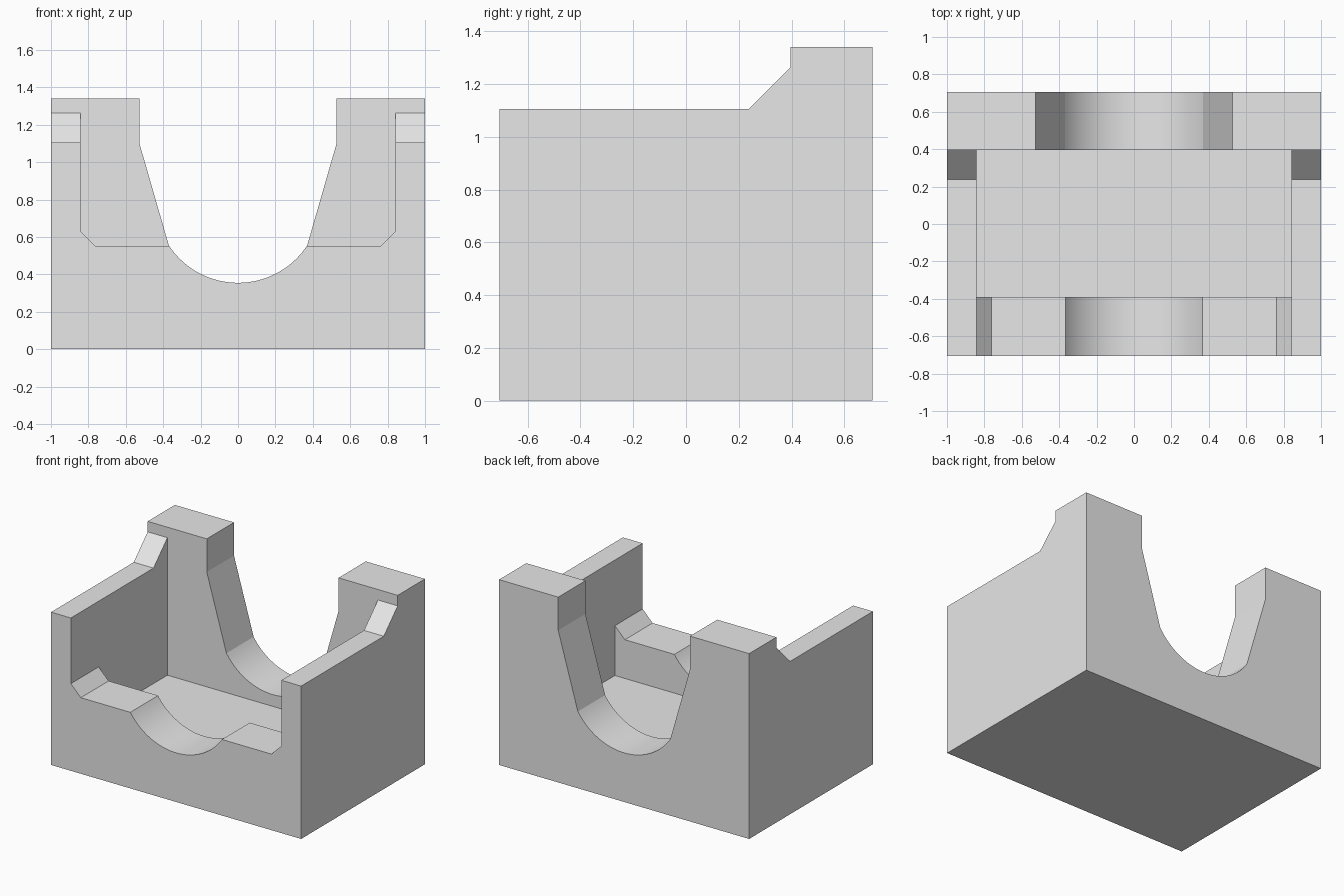
import bpy
import bmesh
import math
from mathutils import Vector

default = bpy.data.objects.get("Cube")
if default:
    bpy.data.objects.remove(default, do_unlink=True)

# Main dimensions
HALF_X, HALF_Y, TOP = 1.0, 0.707, 1.34
INNER_X, INNER_FRONT, INNER_BACK, FLOOR = 0.842, -0.39, 0.396, 0.27
RIM, LEDGE = 1.105, 0.55
OVER = 2.0

grey = bpy.data.materials.new("light grey")
grey.use_nodes = True
grey.diffuse_color = (0.8, 0.8, 0.8, 1)
grey.node_tree.nodes["Principled BSDF"].inputs["Base Color"].default_value = (0.8, 0.8, 0.8, 1)


def prism(name, profile, axis, start, end):
    """Extrude a profile along x (points are y, z) or y (points are x, z)."""
    bm = bmesh.new()
    place = (lambda u, v: (start, u, v)) if axis == "x" else (lambda u, v: (u, start, v))
    face = bm.faces.new([bm.verts.new(place(u, v)) for u, v in profile])
    offset = Vector((end - start, 0, 0)) if axis == "x" else Vector((0, end - start, 0))
    extruded = bmesh.ops.extrude_face_region(bm, geom=[face])["geom"]
    bmesh.ops.translate(bm, vec=offset,
                        verts=[v for v in extruded if isinstance(v, bmesh.types.BMVert)])
    bmesh.ops.recalc_face_normals(bm, faces=bm.faces)
    mesh = bpy.data.meshes.new(name)
    bm.to_mesh(mesh)
    bm.free()
    mesh.materials.append(grey)
    obj = bpy.data.objects.new(name, mesh)
    bpy.context.collection.objects.link(obj)
    return obj


def mirrored(right_half):
    """Close a profile by mirroring its right half across x = 0."""
    return right_half + [(-x, z) for x, z in reversed(right_half)]


def rectangle(half_width, low, high):
    return mirrored([(half_width, low), (half_width, high)])


# Solid block
block = prism("cradle_block", rectangle(HALF_X, 0, TOP), "y", -HALF_Y, HALF_Y)

# Inner pocket
pocket = prism("pocket_cutter", rectangle(INNER_X, FLOOR, OVER), "y", INNER_FRONT, INNER_BACK)

# Wide front opening with chamfered lower corners
opening = prism("opening_cutter", mirrored([
    (INNER_X - 0.08, LEDGE), (INNER_X, LEDGE + 0.08), (INNER_X, OVER)]), "y", -1, 0)

# Round-bottomed slot with flared sides through both end walls
radius, centre_z = 0.442, 0.797
sweep = math.asin(0.37 / radius)
steps = 40
arc = [(radius * math.sin(a), centre_z - radius * math.cos(a))
       for a in (sweep * (2 * i / steps - 1) for i in range(steps + 1))]
slot = prism("slot_cutter", arc + [
    (0.527, 1.1), (0.527, OVER), (-0.527, OVER), (-0.527, 1.1)], "y", -1, 1)

# Lowered side rims with a sloped rise to the back wall
rims = prism("rim_cutter", [
    (-1, RIM), (0.237, RIM), (INNER_BACK, 1.264), (INNER_BACK, OVER), (-1, OVER)], "x", -2, 2)

# Cut the block
bpy.ops.object.select_all(action="DESELECT")
block.select_set(True)
bpy.context.view_layer.objects.active = block
for cutter in (pocket, opening, slot, rims):
    cutter.hide_render = True
    mod = block.modifiers.new(cutter.name, "BOOLEAN")
    mod.operation = "DIFFERENCE"
    mod.solver = "EXACT"
    mod.object = cutter
    bpy.ops.object.modifier_apply(modifier=mod.name)
    bpy.data.objects.remove(cutter, do_unlink=True)

bpy.ops.object.shade_smooth_by_angle(angle=math.radians(10))
